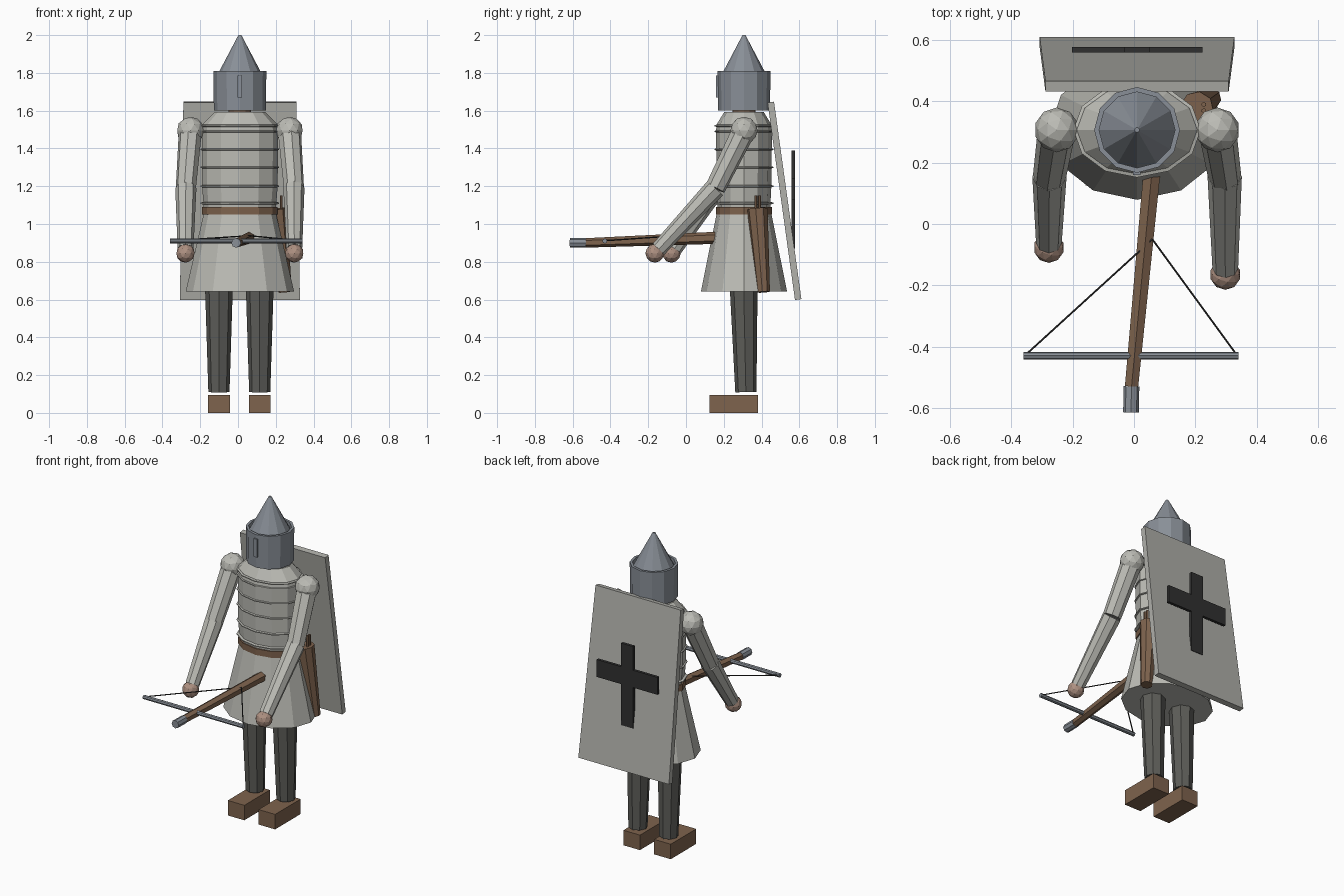
import bpy, bmesh, math
from mathutils import Vector, Matrix

if "Cube" in bpy.data.objects:
    bpy.data.objects.remove(bpy.data.objects["Cube"])

CX, CY = 0.01, 0.307   # axis of the body


def material(name, r, g, b):
    m = bpy.data.materials.new(name)
    m.diffuse_color = (r, g, b, 1)
    m.use_nodes = True
    m.node_tree.nodes["Principled BSDF"].inputs["Base Color"].default_value = m.diffuse_color
    return m


MAIL = material("pale mail", 0.50, 0.50, 0.46)
BOARD = material("shield grey", 0.43, 0.43, 0.40)
STEEL = material("blue steel", 0.25, 0.275, 0.31)
CLOTH = material("dark cloth", 0.11, 0.11, 0.10)
LEATHER = material("brown leather", 0.21, 0.125, 0.075)
SKIN = material("skin", 0.42, 0.28, 0.22)
BLACK = material("black", 0.03, 0.03, 0.03)


def finish(name, bm, mat):
    bmesh.ops.recalc_face_normals(bm, faces=bm.faces)
    me = bpy.data.meshes.new(name)
    bm.to_mesh(me)
    bm.free()
    me.materials.append(mat)
    ob = bpy.data.objects.new(name, me)
    bpy.context.collection.objects.link(ob)
    return ob


def lathe(name, profile, mat, sides=12):
    """Stack of elliptical rings (rx, ry, z) around the body axis, capped."""
    bm = bmesh.new()
    rings = []
    for rx, ry, z in profile:
        rings.append([bm.verts.new((CX + rx * math.sin(a), CY - ry * math.cos(a), z))
                      for a in (2 * math.pi * i / sides for i in range(sides))])
    for lo, hi in zip(rings, rings[1:]):
        for i in range(sides):
            j = (i + 1) % sides
            bm.faces.new((lo[i], lo[j], hi[j], hi[i]))
    bm.faces.new(rings[0][::-1])
    bm.faces.new(rings[-1])
    return finish(name, bm, mat)


def rod(name, a, b, ra, rb, mat, sides=8):
    """Tapered prism from point a to point b."""
    a, b = Vector(a), Vector(b)
    d = b - a
    bm = bmesh.new()
    rot = d.to_track_quat('Z', 'Y').to_matrix().to_4x4()
    bmesh.ops.create_cone(bm, cap_ends=True, segments=sides, radius1=ra, radius2=rb,
                          depth=d.length,
                          matrix=Matrix.Translation((a + b) / 2) @ rot)
    return finish(name, bm, mat)


def box(name, lo, hi, mat):
    lo, hi = Vector(lo), Vector(hi)
    bm = bmesh.new()
    bmesh.ops.create_cube(bm, size=1, matrix=Matrix.Translation((lo + hi) / 2)
                          @ Matrix.Diagonal((*(hi - lo), 1)))
    return finish(name, bm, mat)


def ball(name, c, r, mat):
    bm = bmesh.new()
    bmesh.ops.create_icosphere(bm, subdivisions=2, radius=r, matrix=Matrix.Translation(c))
    return finish(name, bm, mat)


# Helmet: open rim with a pointed crown, and a nose bar
lathe("helmet", [(.138, .138, 1.60), (.14, .14, 1.81), (.124, .124, 1.81),
                 (.124, .124, 1.78), (.008, .008, 2.0)], STEEL)
box("visor_bar", (-.003, .160, 1.67), (.021, .185, 1.785), STEEL)
lathe("neck", [(.06, .06, 1.55), (.06, .06, 1.63)], LEATHER)

# Mail torso, belt and skirt
lathe("torso", [(.19, .138, 1.07), (.2, .145, 1.2), (.202, .148, 1.5),
                (.196, .143, 1.53), (.135, .105, 1.592)], MAIL)
for i, z in enumerate((1.11, 1.20, 1.30, 1.395, 1.49, 1.52)):
    lathe(f"mail_ring_{i}", [(.198, .145, z - .006), (.208, .155, z - .003),
                             (.208, .155, z + .003), (.198, .145, z + .006)], MAIL)
lathe("belt", [(.2, .147, 1.05), (.2, .147, 1.09)], LEATHER)
lathe("skirt", [(.287, .228, .642), (.188, .142, 1.07)], MAIL)

# Legs, boots and arms on both sides
for side, s, hand_y in (("left", -1, -.077), ("right", 1, -.165)):
    x = CX - .003 + s * .108
    rod(side + "_leg", (x, .317, .11), (x, .305, .68), .056, .074, CLOTH)
    box(side + "_boot", (x - .058, .125, 0), (x + .058, .38, .095), LEATHER)
    shoulder = (CX + s * .262, .307, 1.495)
    elbow = (CX + s * .286, .155, 1.19)
    hand = Vector((CX + s * .288, hand_y, .845))
    ball(side + "_shoulder", shoulder, .073, MAIL)
    rod(side + "_upper_arm", shoulder, elbow, .062, .054, MAIL)
    wrist = hand + (Vector(elbow) - hand).normalized() * .03
    rod(side + "_forearm", elbow, wrist, .056, .042, MAIL)
    ball(side + "_hand", hand, .05, SKIN)

# Shield leaning on the back: a board wider at its base
bm = bmesh.new()
bmesh.ops.create_cube(bm, size=1)
for v in bm.verts:
    t = .5 - v.co.z                      # 0 at the top, 1 at the bottom
    v.co = (CX + v.co.x * (.598 + .038 * t),
            .449 + .145 * t + v.co.y * .034,
            1.645 - 1.045 * t + v.co.y * .005)
finish("shield", bm, BOARD)

# Cross on the shield, one outline extruded
bm = bmesh.new()
w, arm, zlo, b0, b1, zhi = .042, .213, .87, 1.13, 1.24, 1.39
outline = [(w, zlo), (w, b0), (arm, b0), (arm, b1), (w, b1), (w, zhi)]
outline += [(-x, z) for x, z in reversed(outline)]
face = bm.faces.new([bm.verts.new((CX + x, .559, z)) for x, z in outline])
out = bmesh.ops.extrude_face_region(bm, geom=[face])
for v in out["geom"]:
    if isinstance(v, bmesh.types.BMVert):
        v.co.y += .018
finish("shield_cross", bm, BLACK)

# Quiver at the hip with bolts
rod("quiver", (.25, .41, .64), (.205, .378, 1.08), .035, .055, LEATHER)
for i, y in enumerate((.37, .39)):
    rod(f"bolt_{i}", (.228, y, 1.0), (.228, y, 1.15), .008, .008, LEATHER, 6)

# Crossbow
rod("stock", (.058, .165, .927), (-.008, -.53, .90), .032, .025, LEATHER, 6)
rod("stock_tip", (-.008, -.53, .90), (-.01, -.615, .90), .0255, .0255, STEEL, 8)
rod("bow_bar", (-.36, -.43, .91), (.341, -.43, .91), .013, .013, STEEL)
for side, x in (("left", -.346), ("right", .33)):
    rod(side + "_string", (x, -.42, .912), (.06, -.05, .938), .0035, .0035, BLACK, 6)
